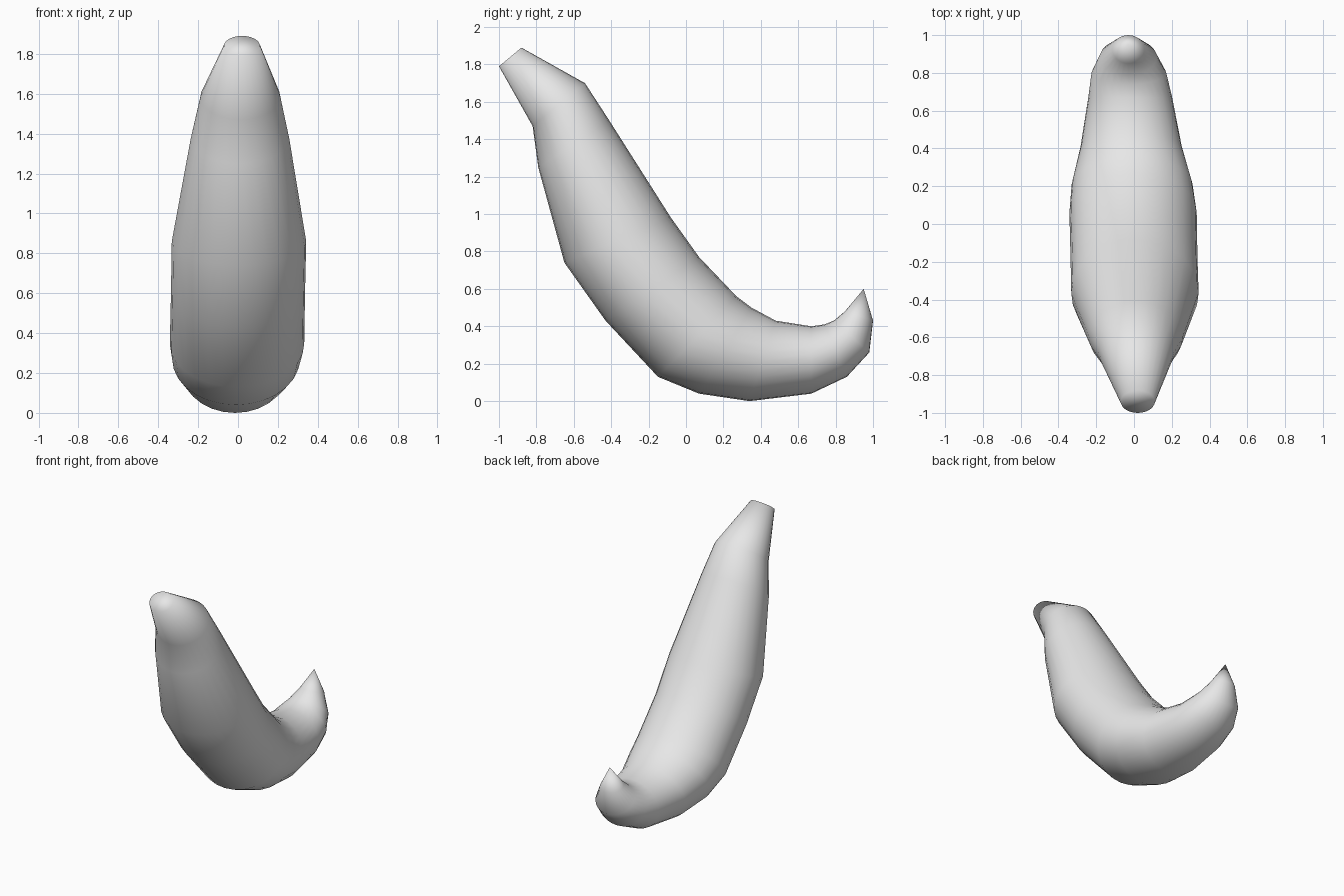
import bpy
import bmesh
import math
from mathutils import Vector

cube = bpy.data.objects.get("Cube")
if cube:
    bpy.data.objects.remove(cube, do_unlink=True)

# Single flat colour
grey = bpy.data.materials.new("light grey")
grey.use_nodes = True
grey.diffuse_color = (0.8, 0.8, 0.8, 1)
grey.node_tree.nodes["Principled BSDF"].inputs["Base Color"].default_value = (0.8, 0.8, 0.8, 1)

SIDES = 28
# Cross-sections from stem to tip:
# outer (y, z), inner (y, z), half width, x centre
SECTIONS = [
    ((-1.00, 1.79), (-0.88, 1.89), 0.09, 0.02),
    ((-0.82, 1.47), (-0.54, 1.70), 0.20, 0.012),
    ((-0.79, 1.25), (-0.41, 1.50), 0.247, 0.01),
    ((-0.65, 0.74), (-0.08, 0.98), 0.337, 0.005),
    ((-0.43, 0.43), (0.07, 0.77), 0.336, 0.0),
    ((-0.15, 0.13), (0.27, 0.56), 0.337, -0.005),
    ((0.07, 0.04), (0.35, 0.50), 0.32, -0.01),
    ((0.34, 0.00), (0.48, 0.43), 0.268, -0.015),
    ((0.67, 0.04), (0.67, 0.40), 0.222, -0.02),
    ((0.86, 0.13), (0.74, 0.41), 0.198, -0.027),
    ((0.98, 0.26), (0.79, 0.43), 0.15, -0.03),
    ((1.00, 0.43), (0.85, 0.48), 0.085, -0.03),
]
TIP = (-0.03, 0.95, 0.60)

bm = bmesh.new()


def add_ring(outer, inner, half_width, cx):
    """Elliptical ring spanning the outer and inner edge of the curve."""
    a, b = Vector((cx, *outer)), Vector((cx, *inner))
    mid, arm = (a + b) / 2, (b - a) / 2
    side = Vector((half_width, 0, 0))
    return [bm.verts.new(mid + side * math.cos(t) + arm * math.sin(t))
            for t in (math.tau * i / SIDES for i in range(SIDES))]


# Loft the curved body through the rings
rings = [add_ring(*s) for s in SECTIONS]
for r, q in zip(rings, rings[1:]):
    for i in range(SIDES):
        j = (i + 1) % SIDES
        bm.faces.new((r[i], r[j], q[j], q[i]))

# Flat stem end and pointed tip
bm.faces.new(rings[0])
tip = bm.verts.new(TIP)
for i in range(SIDES):
    bm.faces.new((rings[-1][i], rings[-1][(i + 1) % SIDES], tip))

bmesh.ops.recalc_face_normals(bm, faces=bm.faces)
for f in bm.faces:
    f.smooth = True

mesh = bpy.data.meshes.new("banana")
bm.to_mesh(mesh)
bm.free()
mesh.materials.append(grey)
banana = bpy.data.objects.new("banana", mesh)
bpy.context.collection.objects.link(banana)
